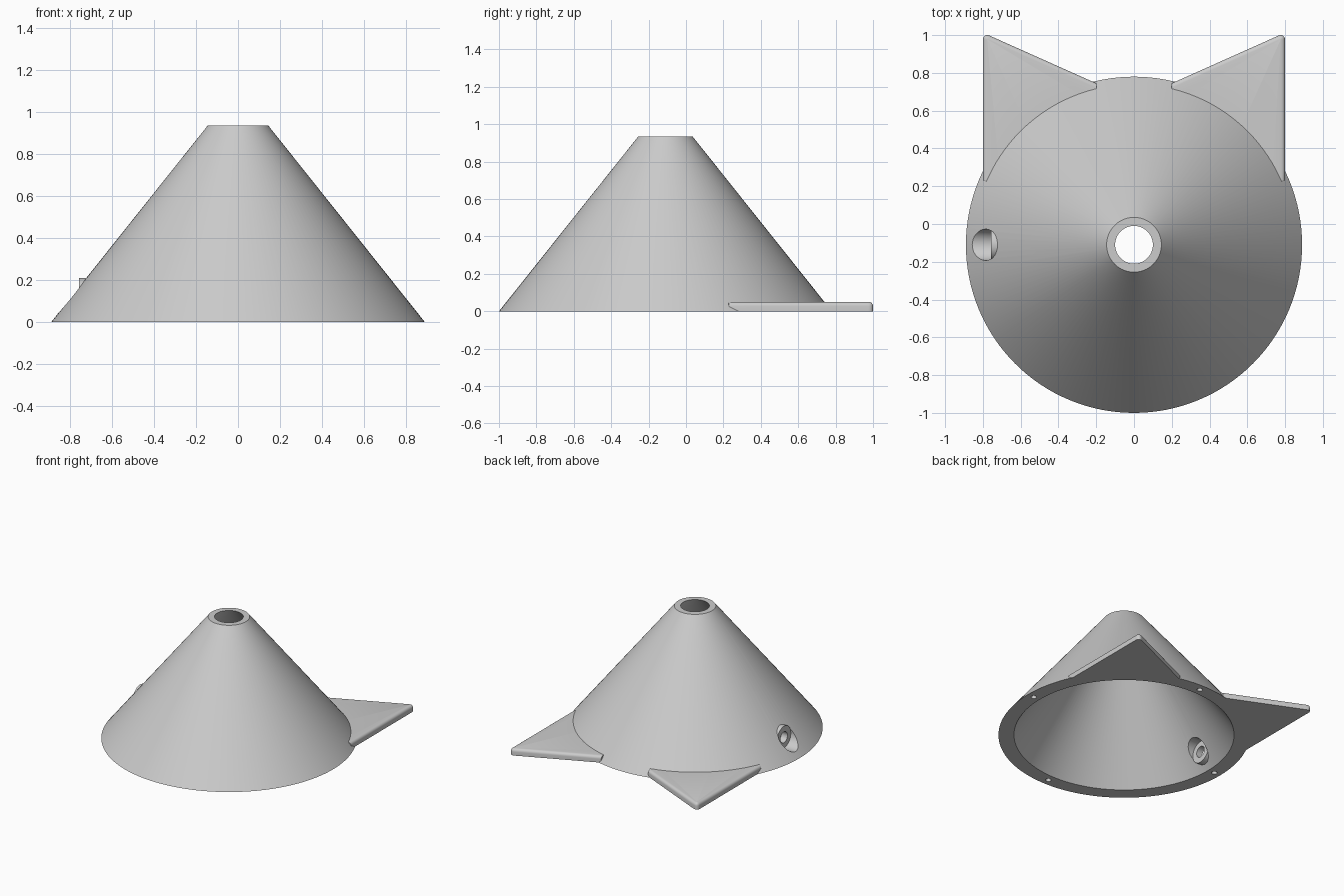
import bpy, bmesh
from math import pi, cos, sin, radians
from mathutils import Matrix, Vector

if "Cube" in bpy.data.objects:
    bpy.data.objects.remove(bpy.data.objects["Cube"])

CY = -0.11                      # cone axis position in y
JACK_Z, JACK_R = 0.125, 0.083   # side opening

grey = bpy.data.materials.new("light grey plastic")
grey.diffuse_color = (0.6, 0.6, 0.6, 1)
grey.use_nodes = True
grey.node_tree.nodes["Principled BSDF"].inputs["Base Color"].default_value = (0.6, 0.6, 0.6, 1)


def finish(name, bm):
    bmesh.ops.recalc_face_normals(bm, faces=bm.faces)
    mesh = bpy.data.meshes.new(name)
    bm.to_mesh(mesh)
    bm.free()
    mesh.materials.append(grey)
    obj = bpy.data.objects.new(name, mesh)
    bpy.context.collection.objects.link(obj)
    return obj


def activate(obj):
    bpy.ops.object.select_all(action='DESELECT')
    obj.select_set(True)
    bpy.context.view_layer.objects.active = obj


def smooth(obj):
    activate(obj)
    bpy.ops.object.shade_smooth_by_angle(angle=radians(35))


def lathe(name, profile, matrix, segments):
    """Spin a closed (radius, height) profile around z, then place it."""
    bm = bmesh.new()
    rings = []
    for i in range(segments):
        a = 2 * pi * i / segments
        rings.append([bm.verts.new((r * cos(a), r * sin(a), z)) for r, z in profile])
    n = len(profile)
    for i in range(segments):
        p, q = rings[i], rings[(i + 1) % segments]
        for j in range(n):
            k = (j + 1) % n
            bm.faces.new((p[j], q[j], q[k], p[k]))
    bm.transform(matrix)
    return finish(name, bm)


def cut_cylinder(target, radius, depth, matrix):
    bm = bmesh.new()
    bmesh.ops.create_cone(bm, cap_ends=True, segments=32, radius1=radius,
                          radius2=radius, depth=depth, matrix=matrix)
    cutter = finish("cutter", bm)
    cutter.hide_render = True
    mod = target.modifiers.new("cut", 'BOOLEAN')
    mod.operation = 'DIFFERENCE'
    mod.solver = 'EXACT'
    mod.object = cutter
    activate(target)
    bpy.ops.object.modifier_apply(modifier=mod.name)
    bpy.data.objects.remove(cutter)


# Hollow cone shell
along_x = Matrix.Rotation(pi / 2, 4, 'Y')
shell = lathe("cone_shell", [(0.89, 0), (0.145, 0.935), (0.1, 0.935), (0.78, 0)],
              Matrix.Translation((0, CY, 0)), 128)

# Round side opening and four screw holes in the bottom rim
cut_cylinder(shell, JACK_R, 0.5, Matrix.Translation((-0.8, CY, JACK_Z)) @ along_x)
for i in range(4):
    a = i * pi / 2
    cut_cylinder(shell, 0.02, 0.06,
                 Matrix.Translation((0.835 * cos(a), CY + 0.835 * sin(a), 0)))
smooth(shell)

# Ring-shaped socket plate set in the side opening
socket = lathe("socket_plate", [(0.085, 0), (0.085, 0.05), (0.042, 0.05), (0.042, 0)],
               Matrix.Translation((-0.757, CY, JACK_Z)) @ along_x, 48)
smooth(socket)

# Pointed flat ears at the back, their inner arc buried in the shell wall
THICK = 0.05
bm = bmesh.new()
outline = [(0.8, 0.23), (0.8, 1.013), (0.2, 0.745)]
for i in range(17):
    a = radians(76 - 52 * i / 16)
    outline.append((0.8 * cos(a), CY + 0.8 * sin(a)))
base = bm.faces.new([bm.verts.new((x, y, 0)) for x, y in outline])
up = bmesh.ops.extrude_face_region(bm, geom=[base], use_keep_orig=True)
bmesh.ops.translate(bm, vec=(0, 0, THICK),
                    verts=[v for v in up["geom"] if isinstance(v, bmesh.types.BMVert)])
bmesh.ops.recalc_face_normals(bm, faces=bm.faces)

# Round the tip, then the upper outer edges
tip = [e for e in bm.edges if all(v.co.y > 1 for v in e.verts)]
bmesh.ops.bevel(bm, geom=tip, offset=0.039, segments=6, profile=0.5, affect='EDGES')
axis = Vector((0, CY, THICK))
rim = [e for e in bm.edges
       if all(v.co.z > THICK - 0.001 for v in e.verts)
       and ((e.verts[0].co + e.verts[1].co) / 2 - axis).length > 0.85]
bmesh.ops.bevel(bm, geom=rim, offset=0.022, segments=4, profile=0.5, affect='EDGES')
ears = finish("back_ears", bm)
smooth(ears)
ears.modifiers.new("mirror", 'MIRROR').use_clip = False
